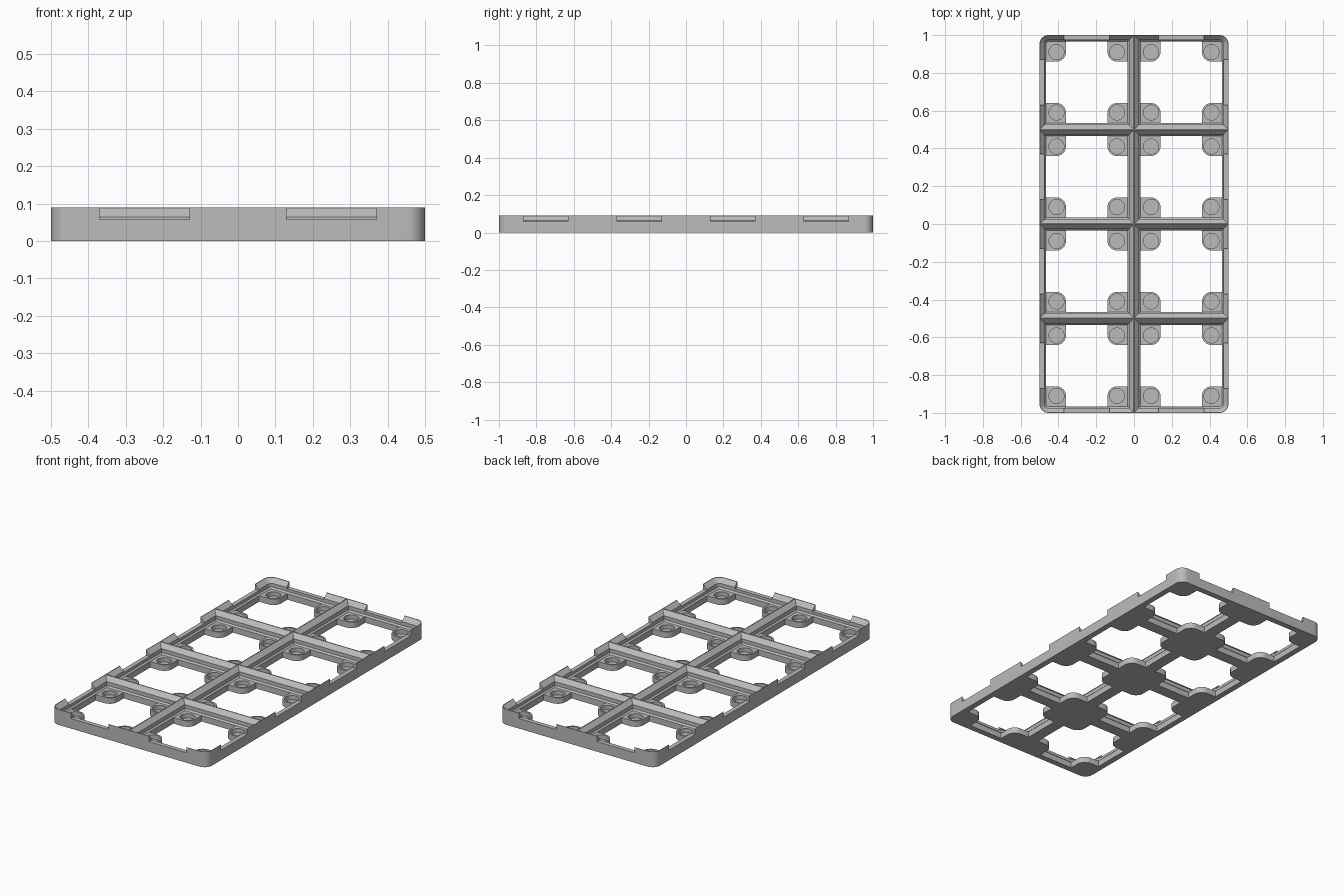
import bpy, bmesh
from math import cos, sin, pi, radians
from mathutils import Matrix

cube = bpy.data.objects.get("Cube")
if cube:
    bpy.data.objects.remove(cube, do_unlink=True)

CELL, HALF, HEIGHT = 0.5, 0.25, 0.09
SLAB = 0.0345                    # floor height of the corner pads
RADIUS = 0.047                   # outer corner radius
PAD, PAD_R, MAGNET = 0.11, 0.05, 0.16
CENTRES = [(x, y) for x in (-HALF, HALF) for y in (-0.75, -0.25, 0.25, 0.75)]


def rounded_rect(hx, hy, radii, inset=0.0, steps=8):
    """Rectangle outline, one radius per corner (0 = sharp), offset inward."""
    pts = []
    for i, (sx, sy) in enumerate(((1, 1), (-1, 1), (-1, -1), (1, -1))):
        r = radii[i]
        if r == 0:
            pts.append((sx * (hx - inset), sy * (hy - inset)))
            continue
        for k in range(steps + 1):
            a = pi / 2 * (i + k / steps)
            pts.append((sx * (hx - r) + (r - inset) * cos(a),
                        sy * (hy - r) + (r - inset) * sin(a)))
    return pts


def loft(bm, rings, cx=0.0, cy=0.0):
    """Closed solid through a stack of (outline, z) rings."""
    loops = [[bm.verts.new((x + cx, y + cy, z)) for x, y in pts] for pts, z in rings]
    n = len(loops[0])
    bm.faces.new(loops[0][::-1])
    bm.faces.new(loops[-1])
    for low, high in zip(loops, loops[1:]):
        for i in range(n):
            j = (i + 1) % n
            bm.faces.new((low[i], low[j], high[j], high[i]))


def make_object(name, bm):
    mesh = bpy.data.meshes.new(name)
    bmesh.ops.recalc_face_normals(bm, faces=bm.faces)
    bm.to_mesh(mesh)
    bm.free()
    obj = bpy.data.objects.new(name, mesh)
    bpy.context.collection.objects.link(obj)
    return obj


# Solid block with rounded corners
bm = bmesh.new()
outline = rounded_rect(CELL, 2 * CELL, [RADIUS] * 4)
loft(bm, [(outline, 0), (outline, HEIGHT)])
plate = make_object("grid_baseplate", bm)

# Stepped pockets: chamfer, straight wall, chamfer
PROFILE = [(0.034, SLAB), (0.0256, 0.043), (0.0256, 0.0645),
           (0.0015, HEIGHT - 0.0014), (0.0015, 0.12)]
bm = bmesh.new()
for cx, cy in CENTRES:
    radii = [RADIUS if cx * sx > 0 and cy * sy > 0.5 else 0
             for sx, sy in ((1, 1), (-1, 1), (-1, -1), (1, -1))]
    loft(bm, [(rounded_rect(HALF, HALF, radii, d), z) for d, z in PROFILE], cx, cy)
pockets = make_object("pocket_cutter", bm)

# Cross-shaped floor openings that leave a rounded pad in each corner
side = HALF - 0.034
quarter = [(side, PAD)]
for k in range(9):
    a = 1.5 * pi - pi / 2 * k / 8
    quarter.append((PAD + PAD_R + PAD_R * cos(a), PAD + PAD_R + PAD_R * sin(a)))
quarter.append((PAD, side))
cross = []
for turn in range(4):
    pts = quarter
    for _ in range(turn):
        pts = [(-y, x) for x, y in pts]
    cross += pts
bm = bmesh.new()
for cx, cy in CENTRES:
    loft(bm, [(cross, -0.02), (cross, SLAB + 0.003)], cx, cy)
openings = make_object("floor_opening_cutter", bm)

# Round blind holes in the pads
circle = [(0.04 * cos(2 * pi * k / 32), 0.04 * sin(2 * pi * k / 32)) for k in range(32)]
bm = bmesh.new()
for cx, cy in CENTRES:
    for sx in (-1, 1):
        for sy in (-1, 1):
            loft(bm, [(circle, 0.01), (circle, SLAB + 0.005)],
                 cx + sx * MAGNET, cy + sy * MAGNET)
holes = make_object("magnet_hole_cutter", bm)

# Notches in the outer walls, one per cell side
bm = bmesh.new()


def notch(x, y, sx, sy):
    bmesh.ops.create_cube(bm, size=1, matrix=Matrix.Translation((x, y, 0.088))
                          @ Matrix.Diagonal((sx, sy, 0.06, 1)))


for s in (-1, 1):
    for y in (-0.75, -0.25, 0.25, 0.75):
        notch(s * 0.5, y, 0.08, 0.24)
    for x in (-HALF, HALF):
        notch(x, s, 0.24, 0.08)
notches = make_object("wall_notch_cutter", bm)

# Cut everything out of the block
bpy.ops.object.select_all(action='DESELECT')
plate.select_set(True)
bpy.context.view_layer.objects.active = plate
for cutter in (pockets, openings, holes, notches):
    cutter.hide_render = True
    mod = plate.modifiers.new(cutter.name, 'BOOLEAN')
    mod.operation = 'DIFFERENCE'
    mod.solver = 'EXACT'
    mod.object = cutter
    bpy.ops.object.modifier_apply(modifier=mod.name)
    bpy.data.objects.remove(cutter, do_unlink=True)

# Plain grey
grey = bpy.data.materials.new("plain_grey")
grey.use_nodes = True
colour = (0.5, 0.5, 0.5, 1)
grey.diffuse_color = colour
grey.node_tree.nodes["Principled BSDF"].inputs["Base Color"].default_value = colour
plate.data.materials.clear()
plate.data.materials.append(grey)
bpy.ops.object.shade_smooth_by_angle(angle=radians(30))
